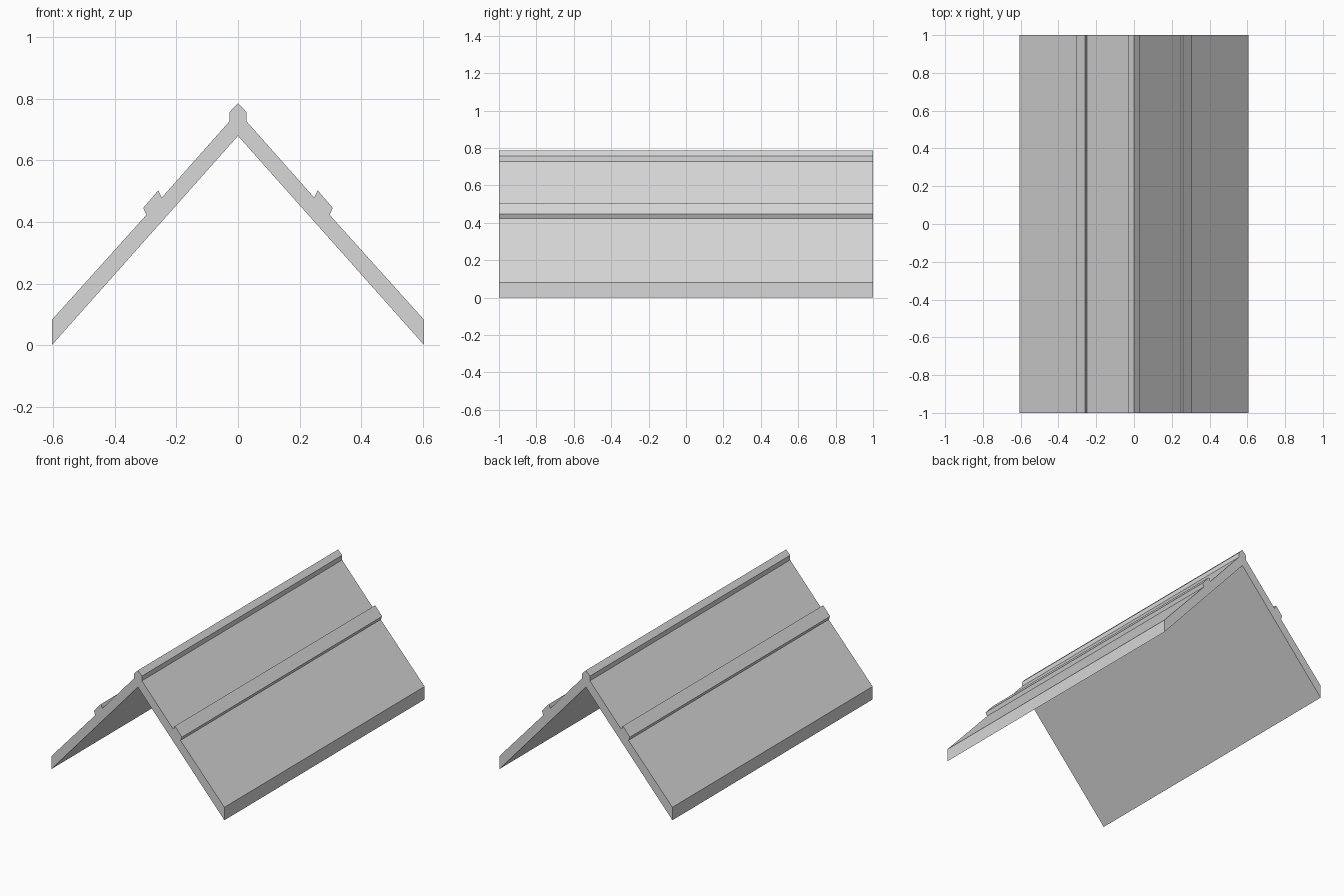
import bpy
import bmesh
from mathutils import Vector

cube = bpy.data.objects.get("Cube")
if cube:
    bpy.data.objects.remove(cube, do_unlink=True)

LENGTH = 2.0

# Plain grey material
grey = bpy.data.materials.new("light_grey")
grey.use_nodes = True
colour = (0.68, 0.68, 0.68, 1.0)
grey.diffuse_color = colour
grey.node_tree.nodes["Principled BSDF"].inputs["Base Color"].default_value = colour

# Right half of the gable section, from ridge top round to inner apex
ridge_top = (0.0, 0.786)
inner_apex = (0.0, 0.68)
slope = [
    (0.028, 0.757), (0.028, 0.727),                               # ridge cap
    (0.248, 0.479), (0.259, 0.503), (0.308, 0.446), (0.298, 0.423),  # batten
    (0.605, 0.082), (0.605, 0.0),                                 # eave
]
mirrored = [(-x, z) for x, z in reversed(slope)]
section = [ridge_top] + slope + [inner_apex] + mirrored

# Extrude the section along the length of the roof
bm = bmesh.new()
front = bm.faces.new([bm.verts.new((x, -LENGTH / 2, z)) for x, z in section])
extruded = bmesh.ops.extrude_face_region(bm, geom=[front], use_keep_orig=True)
moved = [v for v in extruded["geom"] if isinstance(v, bmesh.types.BMVert)]
bmesh.ops.translate(bm, verts=moved, vec=Vector((0, LENGTH, 0)))
bmesh.ops.recalc_face_normals(bm, faces=bm.faces[:])

mesh = bpy.data.meshes.new("gable_roof")
bm.to_mesh(mesh)
bm.free()
mesh.materials.append(grey)
roof = bpy.data.objects.new("gable_roof", mesh)
bpy.context.collection.objects.link(roof)
